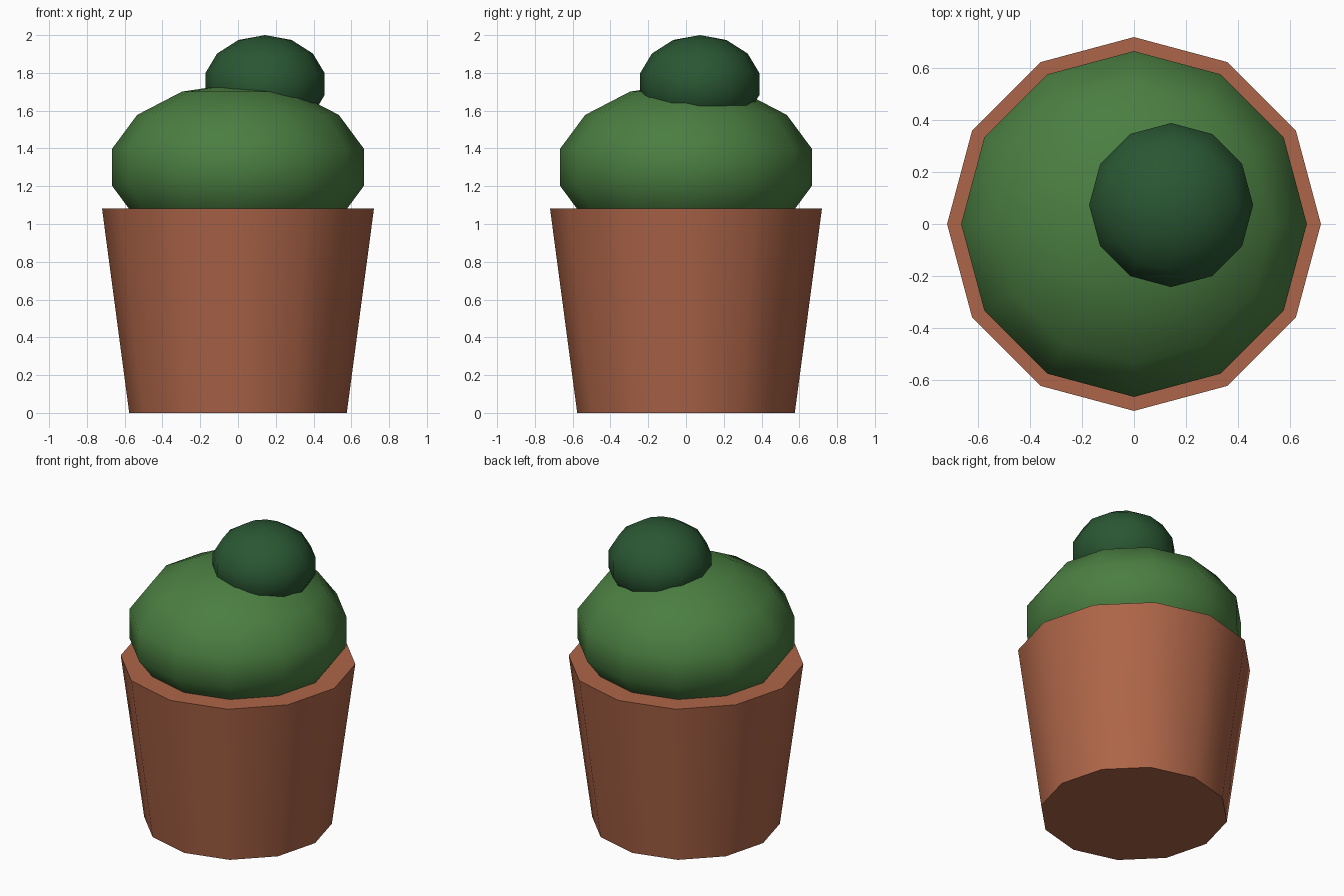
import bpy, math

if "Cube" in bpy.data.objects:
    bpy.data.objects.remove(bpy.data.objects["Cube"])

def finish(name, color, angle):
    obj = bpy.context.object
    obj.name = name
    bpy.ops.object.shade_smooth_by_angle(angle=math.radians(angle))
    mat = bpy.data.materials.new(name + "_material")
    mat.diffuse_color = (*color, 1)
    mat.use_nodes = True
    mat.node_tree.nodes["Principled BSDF"].inputs["Base Color"].default_value = mat.diffuse_color
    obj.data.materials.append(mat)
    return obj

def squashed_ball(name, radius, height, location, color):
    bpy.ops.mesh.primitive_uv_sphere_add(segments=12, ring_count=7,
                                         radius=radius, location=location)
    bpy.context.object.scale.z = height / radius
    bpy.ops.object.transform_apply(location=False, rotation=False, scale=True)
    return finish(name, color, 60)

# Tapered twelve-sided pot with flat top
bpy.ops.mesh.primitive_cone_add(vertices=12, radius1=0.576, radius2=0.72,
                                depth=1.083, location=(0, 0, 0.5415))
finish("pot", (0.42, 0.13, 0.065), 45)

# Main cactus body, sunk into the pot
squashed_ball("cactus_body", 0.683, 0.445, (0, 0, 1.30), (0.07, 0.21, 0.053))

# Smaller offset growth on top
squashed_ball("cactus_top", 0.324, 0.259, (0.143, 0.073, 1.741), (0.023, 0.095, 0.033))
